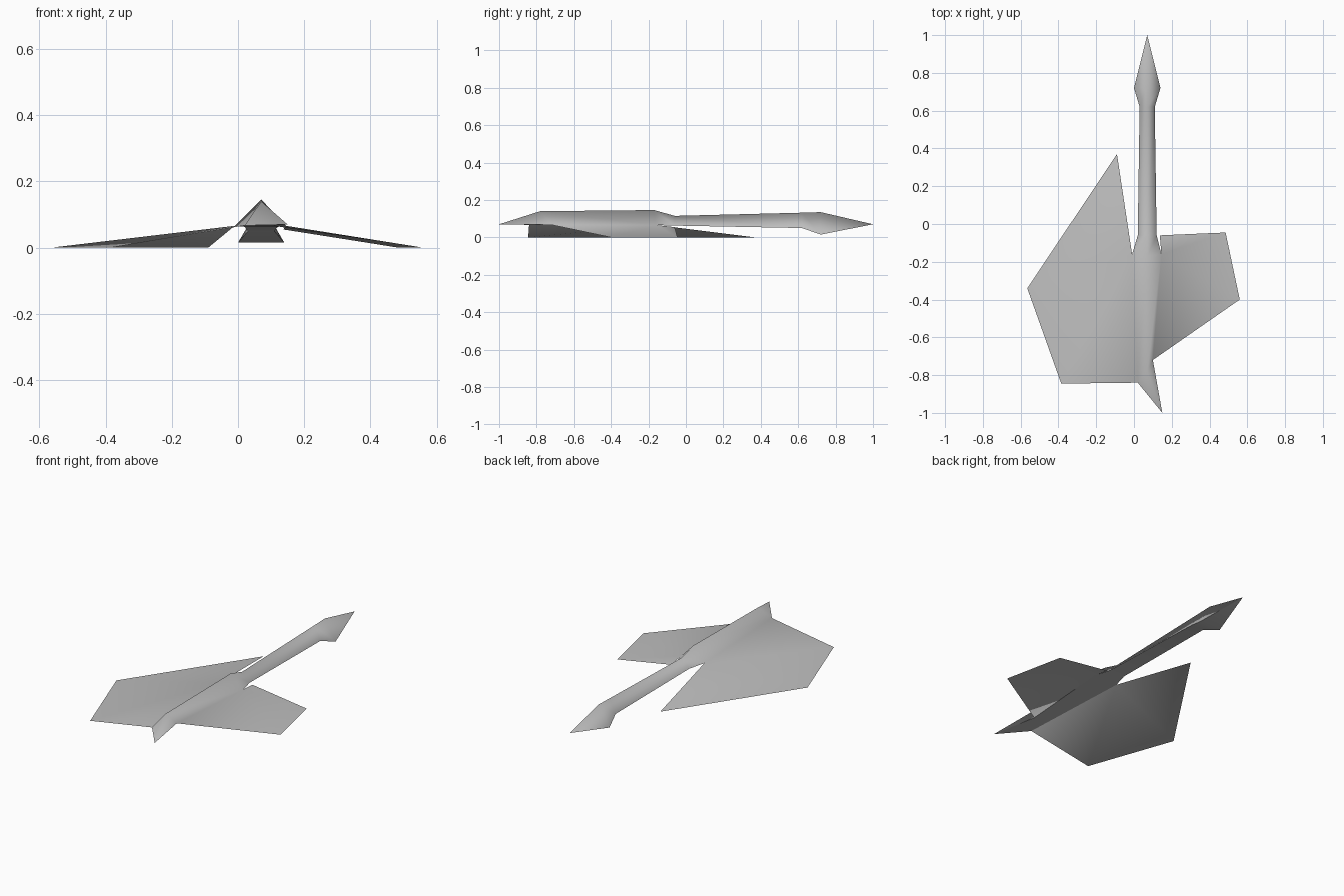
import bpy
import bmesh

cube = bpy.data.objects.get("Cube")
if cube:
    bpy.data.objects.remove(cube, do_unlink=True)

# One plain grey paper material
grey = bpy.data.materials.new("paper_grey")
grey.use_nodes = True
colour = (0.52, 0.52, 0.52, 1)
grey.diffuse_color = colour
grey.node_tree.nodes["Principled BSDF"].inputs["Base Color"].default_value = colour


def build(name, points, faces):
    """Make a smooth sheet from named points and faces, skipping unused points."""
    bm = bmesh.new()
    verts = {}
    for face in faces:
        for key in face:
            if key not in verts:
                verts[key] = bm.verts.new(points[key])
        bm.faces.new([verts[key] for key in face])
    mesh = bpy.data.meshes.new(name)
    bm.to_mesh(mesh)
    bm.free()
    for poly in mesh.polygons:
        poly.use_smooth = True
    mesh.materials.append(grey)
    obj = bpy.data.objects.new(name, mesh)
    bpy.context.collection.objects.link(obj)
    return obj


# Roof-shaped sections: right edge (R), ridge (T), left edge (L)
sections = [
    ((0.02, -0.84, 0.067), (0.07, -0.78, 0.140), (0.10, -0.72, 0.067)),   # tail root
    ((-0.01, -0.16, 0.066), (0.07, -0.17, 0.146), (0.145, -0.16, 0.066)),  # shoulders
    ((0.02, -0.06, 0.063), (0.07, -0.06, 0.115), (0.12, -0.06, 0.063)),   # neck start
    ((0.03, 0.62, 0.050), (0.07, 0.62, 0.132), (0.11, 0.62, 0.050)),      # neck end
    ((0.00, 0.72, 0.015), (0.07, 0.72, 0.135), (0.14, 0.72, 0.015)),      # head
]
points = {"tail": (0.15, -1.0, 0.07), "beak": (0.07, 1.0, 0.07)}
for i, section in enumerate(sections):
    for side, co in zip("RTL", section):
        points[side + str(i)] = co

# Wing corners
points.update({
    "right_back": (-0.09, 0.37, 0.0),
    "right_tip": (-0.565, -0.34, 0.0),
    "right_front": (-0.385, -0.845, 0.0),
    "left_back_root": (0.137, -0.06, 0.055),
    "left_back": (0.485, -0.045, 0.0),
    "left_tip": (0.56, -0.40, 0.0),
})

# Top sheet: tail, body, neck, head
top = [("R0", "tail", "T0"), ("T0", "tail", "L0")]
under = [("tail", "R0", "L0")]
for i in range(len(sections) - 1):
    a, b = str(i), str(i + 1)
    top += [("R" + a, "T" + a, "T" + b, "R" + b),
            ("T" + a, "L" + a, "L" + b, "T" + b)]
    under.append(("L" + a, "R" + a, "R" + b, "L" + b))
last = str(len(sections) - 1)
top += [("R" + last, "T" + last, "beak"), ("T" + last, "L" + last, "beak")]
under.append(("R" + last, "beak", "L" + last))


def fan(hub, rim):
    """Triangles from one hub point to successive rim points."""
    return [(hub, p, q) for p, q in zip(rim, rim[1:])]


# Wings fan out from the shoulders
top += fan("R1", ["right_back", "right_tip", "right_front", "R0"])
top += fan("L1", ["L0", "left_tip", "left_back", "left_back_root"])

build("folded_bird", points, top)
build("underside", points, under)
